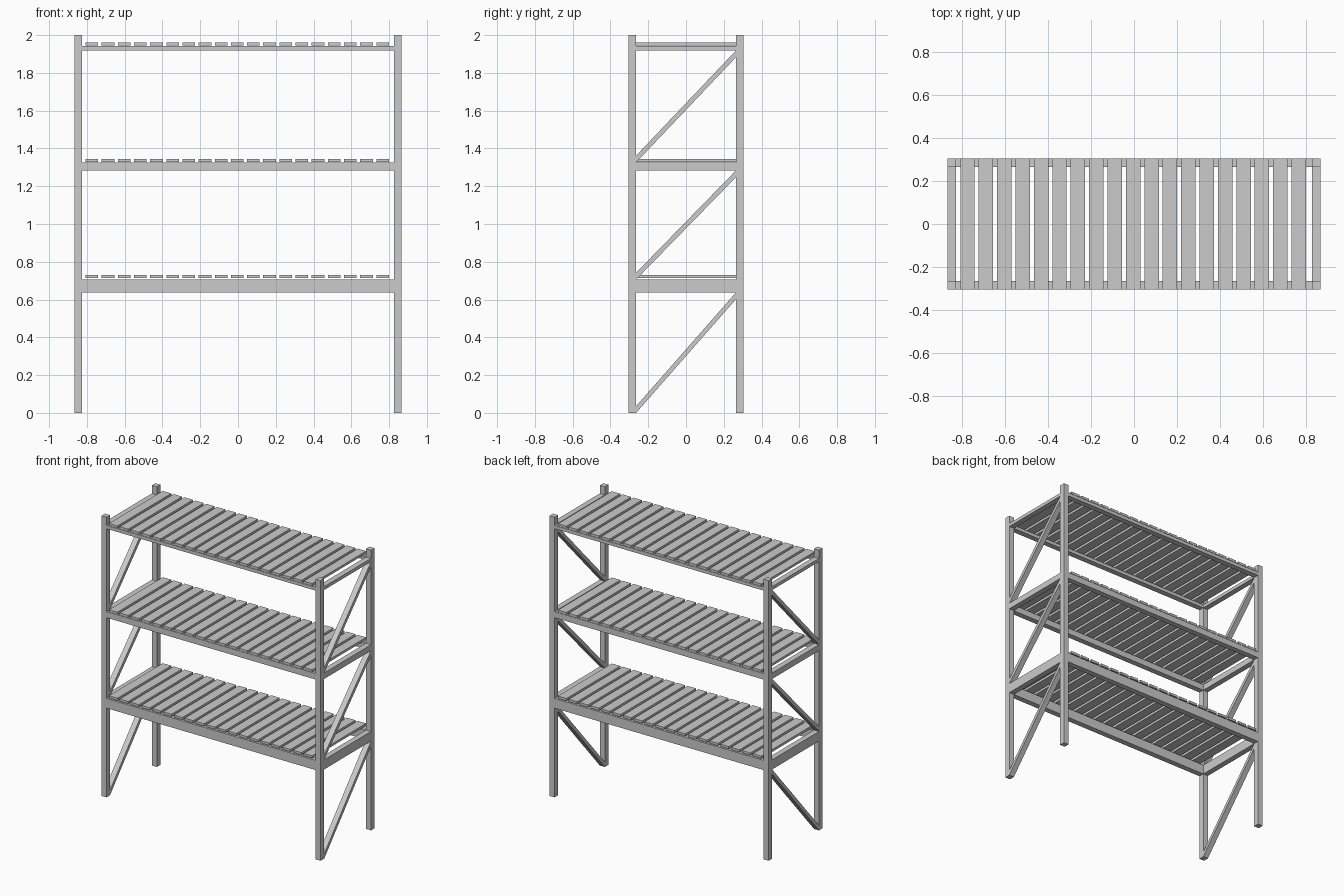
import bpy

if "Cube" in bpy.data.objects:
    bpy.data.objects.remove(bpy.data.objects["Cube"])

X, Y, H = 0.866, 0.304, 2.0      # outer half sizes and height
T = 0.04                         # post thickness
XI, YI = X - T, Y - T            # inner faces of the posts


def mesh(name, verts, faces):
    me = bpy.data.meshes.new(name)
    me.from_pydata(verts, [], faces)
    ob = bpy.data.objects.new(name, me)
    bpy.context.collection.objects.link(ob)
    return ob


def prism(name, x0, x1, profile):
    """Extrude a four-point (y, z) profile from x0 to x1."""
    verts = [(x, y, z) for x in (x0, x1) for y, z in profile]
    faces = [(3, 2, 1, 0), (4, 5, 6, 7)]
    faces += [(i, (i + 1) % 4, (i + 1) % 4 + 4, i + 4) for i in range(4)]
    return mesh(name, verts, faces)


def box(name, x0, x1, y0, y1, z0, z1):
    return prism(name, x0, x1, [(y0, z0), (y1, z0), (y1, z1), (y0, z1)])


# rail bottom, rail top, slat bottom, slat top for each shelf
shelves = [(0.637, 0.706, 0.714, 0.731),
           (1.283, 1.326, 1.328, 1.345),
           (1.918, 1.942, 1.944, 1.961)]

# corner posts
for sx, xa in (("left", -X), ("right", XI)):
    for sy, ya in (("front", -Y), ("back", YI)):
        box(f"{sy}_{sx}_post", xa, xa + T, ya, ya + T, 0, H)

brace_start = 0.0
for n, (r0, r1, s0, s1) in enumerate(shelves, 1):
    # long rails
    for side, ya in (("front", -Y), ("back", YI)):
        box(f"shelf{n}_{side}_rail", -XI, XI, ya, ya + T, r0, r1)
    # end rails and diagonal braces
    for side, xa in (("left", -X), ("right", XI)):
        box(f"shelf{n}_{side}_rail", xa, xa + T, -YI, YI, r0, r1)
        v = 0.036
        prism(f"shelf{n}_{side}_brace", xa, xa + T,
              [(-YI, brace_start), (YI, r0 - v), (YI, r0), (-YI, brace_start + v)])
    brace_start = r1
    # slats
    for i in range(19):
        x = -0.807 + i * 0.0855
        box(f"shelf{n}_slat", x, x + 0.067, -Y, Y, s0, s1)
